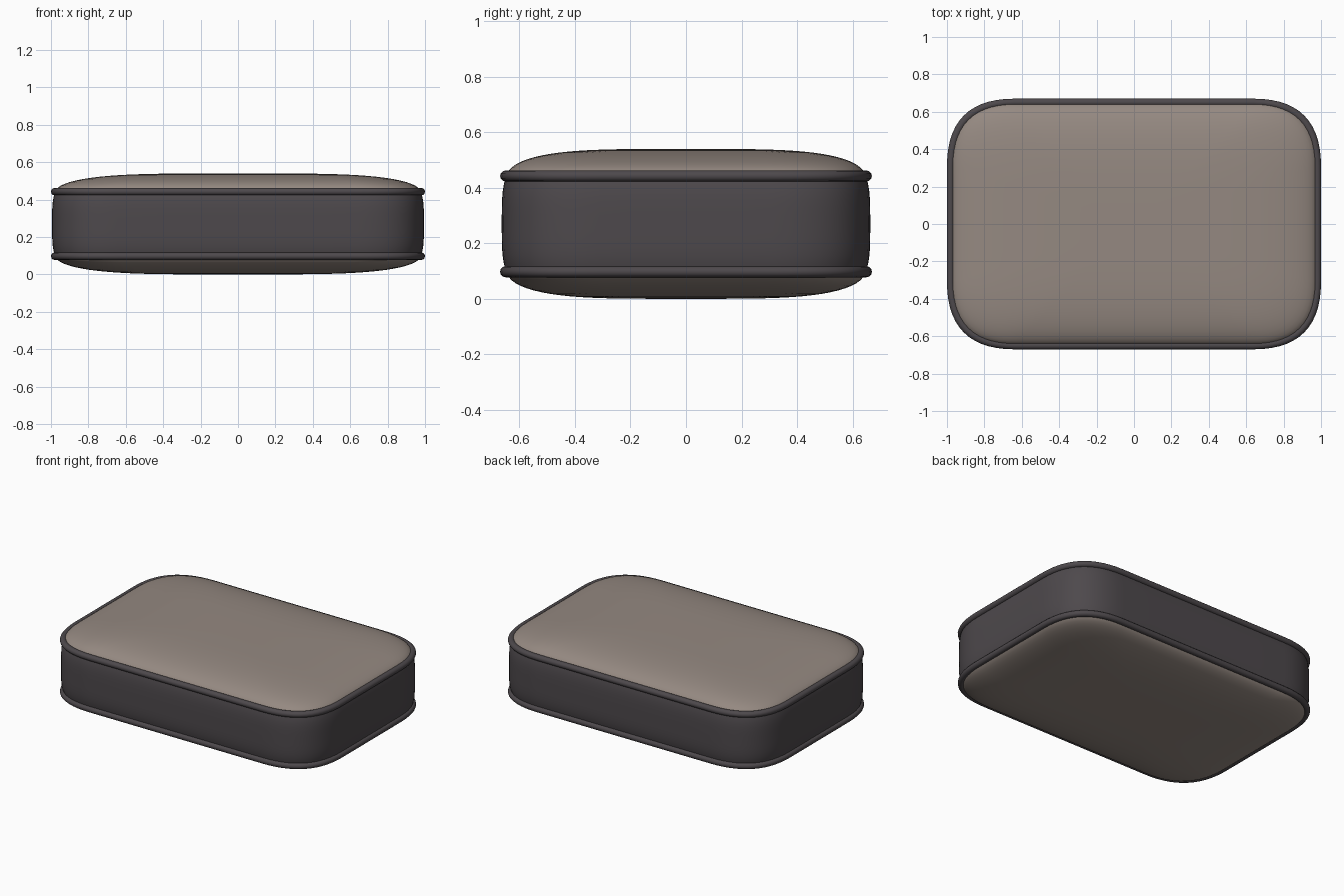
import bpy, bmesh, math

cube = bpy.data.objects.get("Cube")
if cube:
    bpy.data.objects.remove(cube, do_unlink=True)

HALF_X, HALF_Y, CORNER = 1.0, 0.67, 0.36
MID_Z, SEAM, CROWN = 0.27, 0.1725, 0.0975
CORD = 0.02


def material(name, color):
    mat = bpy.data.materials.new(name)
    mat.use_nodes = True
    mat.diffuse_color = color
    node = mat.node_tree.nodes["Principled BSDF"]
    node.inputs["Base Color"].default_value = color
    node.inputs["Roughness"].default_value = 0.8
    return mat


taupe = material("taupe fabric", (0.30, 0.25, 0.22, 1))
charcoal = material("charcoal fabric", (0.075, 0.066, 0.072, 1))


def outline(inset, scale=1.0, steps=14, side=6):
    """Soft-cornered rectangle, counter-clockwise."""
    hx, hy, r = HALF_X - inset, HALF_Y - inset, CORNER - inset
    corners = [(1, 1), (-1, 1), (-1, -1), (1, -1)]
    arcs = []
    for sx, sy in corners:
        arc = []
        for i in range(steps + 1):
            t = i / steps
            arc.append((sx * (hx - r * t * t), sy * (hy - r * (1 - t) ** 2)))
        arcs.append(arc if sx * sy > 0 else arc[::-1])
    points = []
    for k, arc in enumerate(arcs):
        points += arc
        a, b = arc[-1], arcs[(k + 1) % 4][0]
        for i in range(1, side):
            t = i / side
            points.append((a[0] + (b[0] - a[0]) * t, a[1] + (b[1] - a[1]) * t))
    return [(x * scale, y * scale) for x, y in points]


def loft(name, profile, mat, closed=False, cap=False):
    """Skin outline rings given as (inset, scale, height)."""
    bm = bmesh.new()
    rings = [[bm.verts.new((x, y, z)) for x, y in outline(inset, scale)]
             for inset, scale, z in profile]
    n = len(rings[0])
    pairs = list(zip(rings, rings[1:]))
    if closed:
        pairs.append((rings[-1], rings[0]))
    for low, high in pairs:
        for i in range(n):
            j = (i + 1) % n
            bm.faces.new((low[i], low[j], high[j], high[i]))
    if cap:
        tip = bm.verts.new((0, 0, cap))
        for i in range(n):
            bm.faces.new((rings[-1][i], rings[-1][(i + 1) % n], tip))
    if closed:
        bmesh.ops.recalc_face_normals(bm, faces=bm.faces)
    elif cap and cap < MID_Z:
        bmesh.ops.reverse_faces(bm, faces=bm.faces)
    mesh = bpy.data.meshes.new(name)
    bm.to_mesh(mesh)
    bm.free()
    mesh.materials.append(mat)
    mesh.shade_smooth()
    obj = bpy.data.objects.new(name, mesh)
    bpy.context.collection.objects.link(obj)
    return obj


# Side band, gently bulging between the seams
band = []
for i in range(13):
    t = -1 + i / 6
    band.append((0.006 + 0.016 * t ** 4, 1, MID_Z + SEAM * t))
loft("side_band", band, charcoal)

for side, label in ((1, "top"), (-1, "bottom")):
    seam_z = MID_Z + side * SEAM

    # Piping cord along the seam
    cord = []
    for i in range(12):
        a = math.tau * i / 12
        cord.append((CORD * (1 - math.cos(a)), 1, seam_z + CORD * math.sin(a)))
    loft(label + "_piping", cord, charcoal, closed=True)

    # Puffed panel
    panel = []
    for i in range(20):
        s = math.cos(i / 20 * math.pi / 2)
        panel.append((0.025, s, seam_z + side * CROWN * math.sqrt(1 - s ** 4)))
    loft(label + "_panel", panel, taupe, cap=seam_z + side * CROWN or 1e-6)
